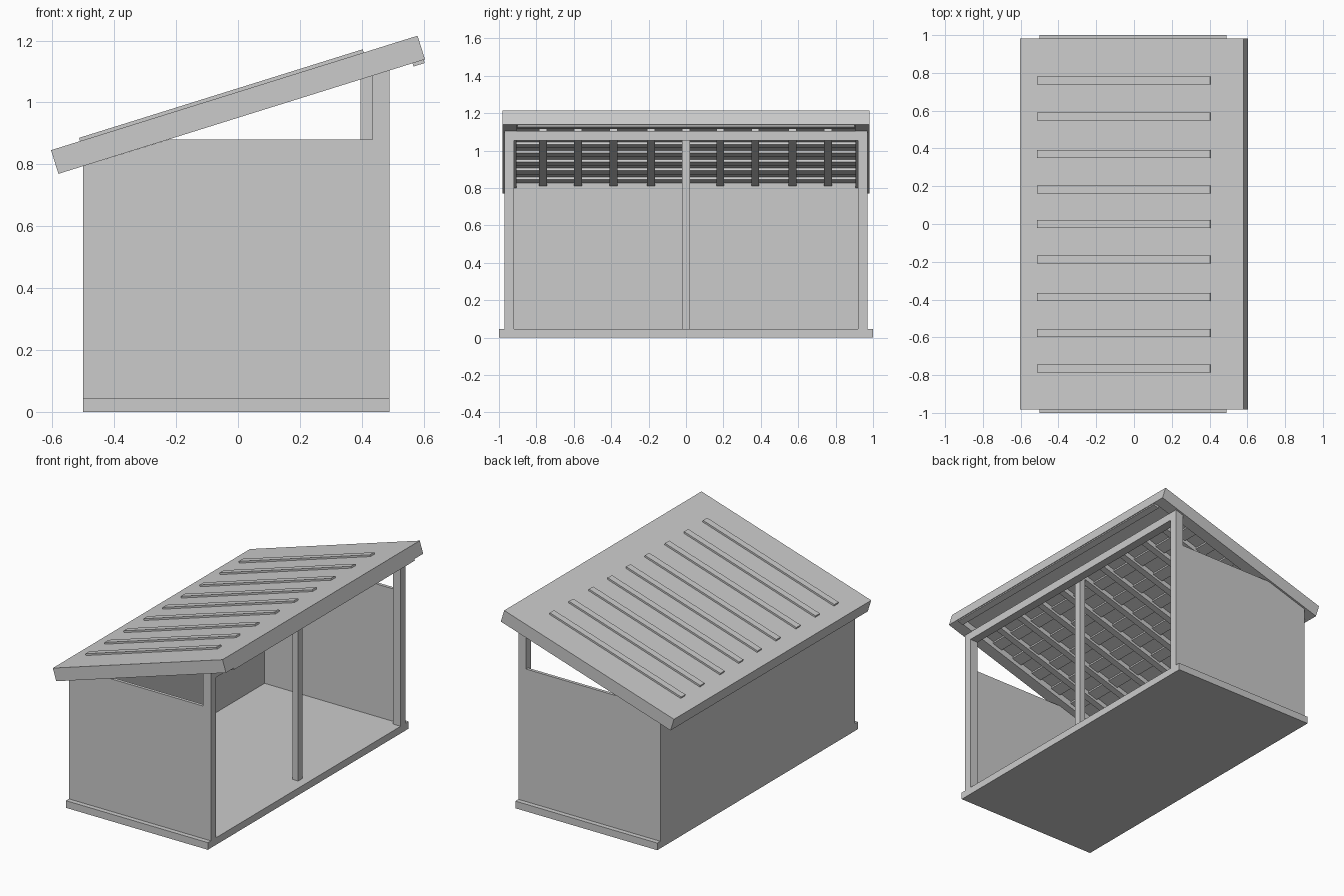
import bpy, bmesh
from math import sin, cos, atan2

if "Cube" in bpy.data.objects:
    bpy.data.objects.remove(bpy.data.objects["Cube"])

A = atan2(0.37, 1.185)          # roof pitch
CZ = 0.9925                     # roof slab centre height


def prism(name, pts, y0, y1):
    """Extrude an x-z profile along y."""
    bm = bmesh.new()
    face = bm.faces.new([bm.verts.new((x, y0, z)) for x, z in pts])
    ext = bmesh.ops.extrude_face_region(bm, geom=[face])
    moved = [v for v in ext["geom"] if isinstance(v, bmesh.types.BMVert)]
    bmesh.ops.translate(bm, verts=moved, vec=(0, y1 - y0, 0))
    bmesh.ops.recalc_face_normals(bm, faces=bm.faces)
    me = bpy.data.meshes.new(name)
    bm.to_mesh(me)
    bm.free()
    ob = bpy.data.objects.new(name, me)
    bpy.context.collection.objects.link(ob)
    return ob


def rect(x0, x1, z0, z1):
    return [(x0, z0), (x1, z0), (x1, z1), (x0, z1)]


def slope(u0, u1, v0, v1):
    """Rectangle in roof coordinates: u up the slope, v normal to it."""
    return [(u * cos(A) - v * sin(A), CZ + u * sin(A) + v * cos(A))
            for u, v in rect(u0, u1, v0, v1)]


def under(x, v=-0.04):
    """Height of the roof layer v at position x."""
    return CZ + x * sin(A) / cos(A) + v / cos(A)


def to_roof(x0, x1, z0, v=-0.038):
    return [(x0, z0), (x1, z0), (x1, under(x1, v)), (x0, under(x0, v))]


# Floor and walls
prism("floor", rect(-0.5, 0.49, 0, 0.045), -1, 1)
prism("back_wall", to_roof(-0.5, -0.48, 0.045, -0.001), -0.97, 0.97)
cut_x = -0.225
side = [(-0.48, 0.045), (0.435, 0.045), (0.435, 0.88), (cut_x, 0.88),
        (-0.48, under(-0.48))]
for s, label in ((-1, "left"), (1, "right")):
    prism(label + "_wall", side, s * 0.95, s * 0.97)
    # Corner posts and roof side rails
    prism(label + "_post", to_roof(0.435, 0.49, 0.045), s * 0.92, s * 0.97)
    prism(label + "_roof_rail", slope(-0.62, 0.62, -0.04, 0.04),
          s * 0.905, s * 0.982)

# Centre post and header beam
prism("centre_post", to_roof(0.395, 0.435, 0.045, -0.03), -0.022, 0.022)
prism("header_beam", to_roof(0.435, 0.49, 1.055), -0.92, 0.92)

# Roof sheet with front and back edges
prism("roof_sheet", slope(-0.60, 0.60, 0.0, 0.04), -0.905, 0.905)
prism("front_fascia", slope(0.60, 0.62, -0.04, 0.04), -0.905, 0.905)
prism("back_fascia", slope(-0.62, -0.60, -0.04, 0.04), -0.905, 0.905)
prism("front_trim", slope(0.578, 0.616, -0.051, 0.01), -0.9, 0.9)

# Rafters showing through the sheet
for i, y in enumerate((-0.765, -0.578, -0.387, -0.187, 0,
                       0.183, 0.37, 0.57, 0.76)):
    prism(f"rafter_{i}", slope(-0.522, 0.438, -0.03, 0.051),
          y - 0.021, y + 0.021)

# Cross battens under the sheet
for i in range(6):
    u = -0.445 + 0.157 * i
    prism(f"batten_{i}", slope(u - 0.07, u, -0.014, 0.005), -0.905, 0.905)
